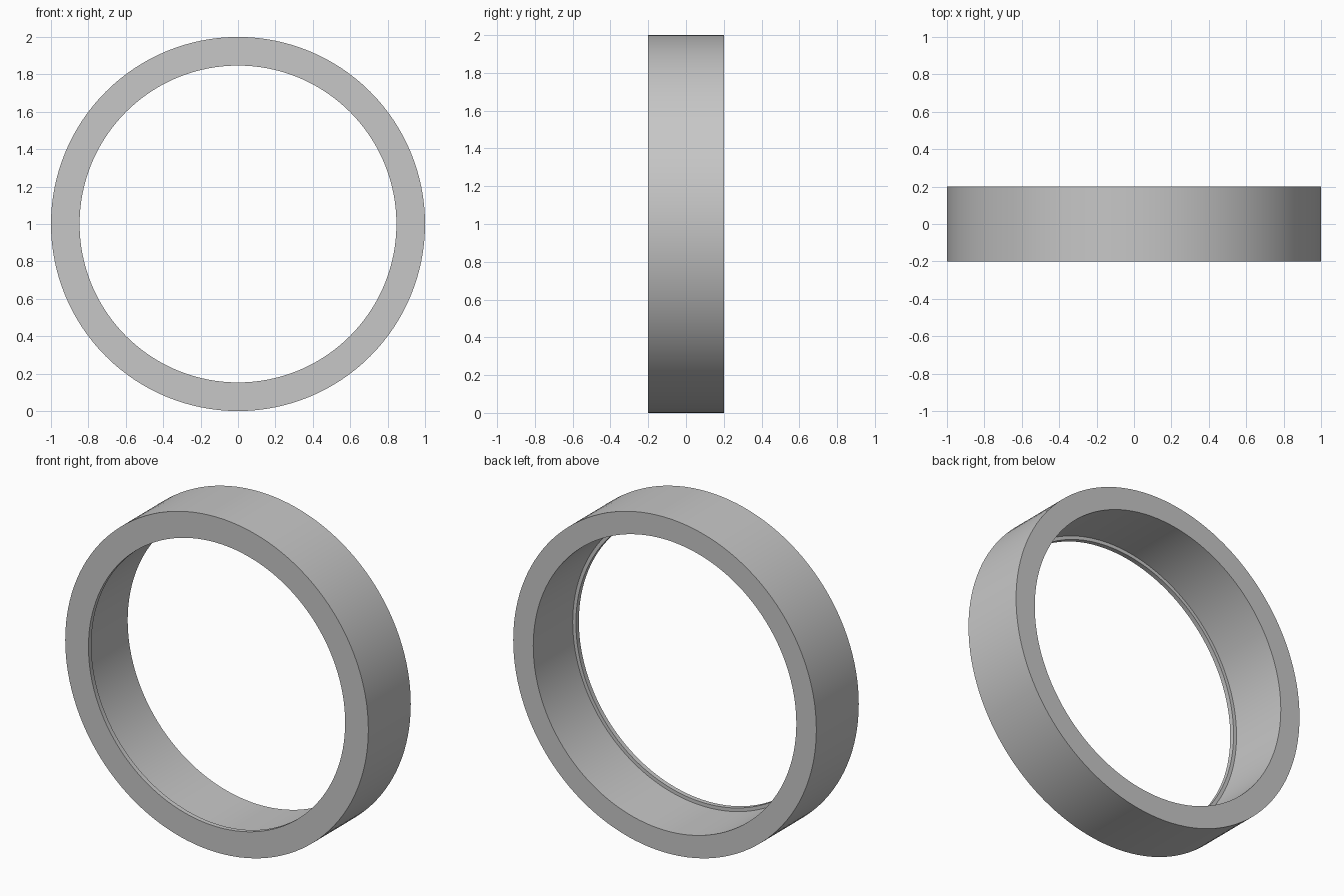
import bpy
import bmesh
import math

cube = bpy.data.objects.get("Cube")
if cube:
    bpy.data.objects.remove(cube, do_unlink=True)

SEGMENTS = 128

grey = bpy.data.materials.new("plain_grey")
grey.use_nodes = True
colour = (0.57, 0.57, 0.57, 1)
grey.diffuse_color = colour
grey.node_tree.nodes["Principled BSDF"].inputs["Base Color"].default_value = colour


def lathe(name, profile):
    """Spin a closed (radius, y) profile around the y axis."""
    bm = bmesh.new()
    verts = [bm.verts.new((r, y, 0)) for r, y in profile]
    edges = [bm.edges.new((v, verts[(i + 1) % len(verts)]))
             for i, v in enumerate(verts)]
    bmesh.ops.spin(bm, geom=verts + edges, cent=(0, 0, 0), axis=(0, 1, 0),
                   angle=math.tau, steps=SEGMENTS, use_merge=True)
    bmesh.ops.remove_doubles(bm, verts=bm.verts, dist=0.0001)
    bmesh.ops.recalc_face_normals(bm, faces=bm.faces)
    mesh = bpy.data.meshes.new(name)
    bm.to_mesh(mesh)
    bm.free()
    mesh.materials.append(grey)
    obj = bpy.data.objects.new(name, mesh)
    obj.location.z = 1
    bpy.context.collection.objects.link(obj)
    bpy.ops.object.select_all(action="DESELECT")
    obj.select_set(True)
    bpy.context.view_layer.objects.active = obj
    bpy.ops.object.shade_smooth_by_angle(angle=math.radians(30))
    return obj


# Round band with a thin retaining lip at the front of its bore
OUTER, BORE, LIP = 1.0, 0.868, 0.847
FRONT, LIP_BACK, BACK = -0.2, -0.172, 0.2
lathe("ring_with_front_lip", [
    (OUTER, FRONT), (OUTER, BACK), (BORE, BACK),
    (BORE, LIP_BACK), (LIP, LIP_BACK), (LIP, FRONT),
])
